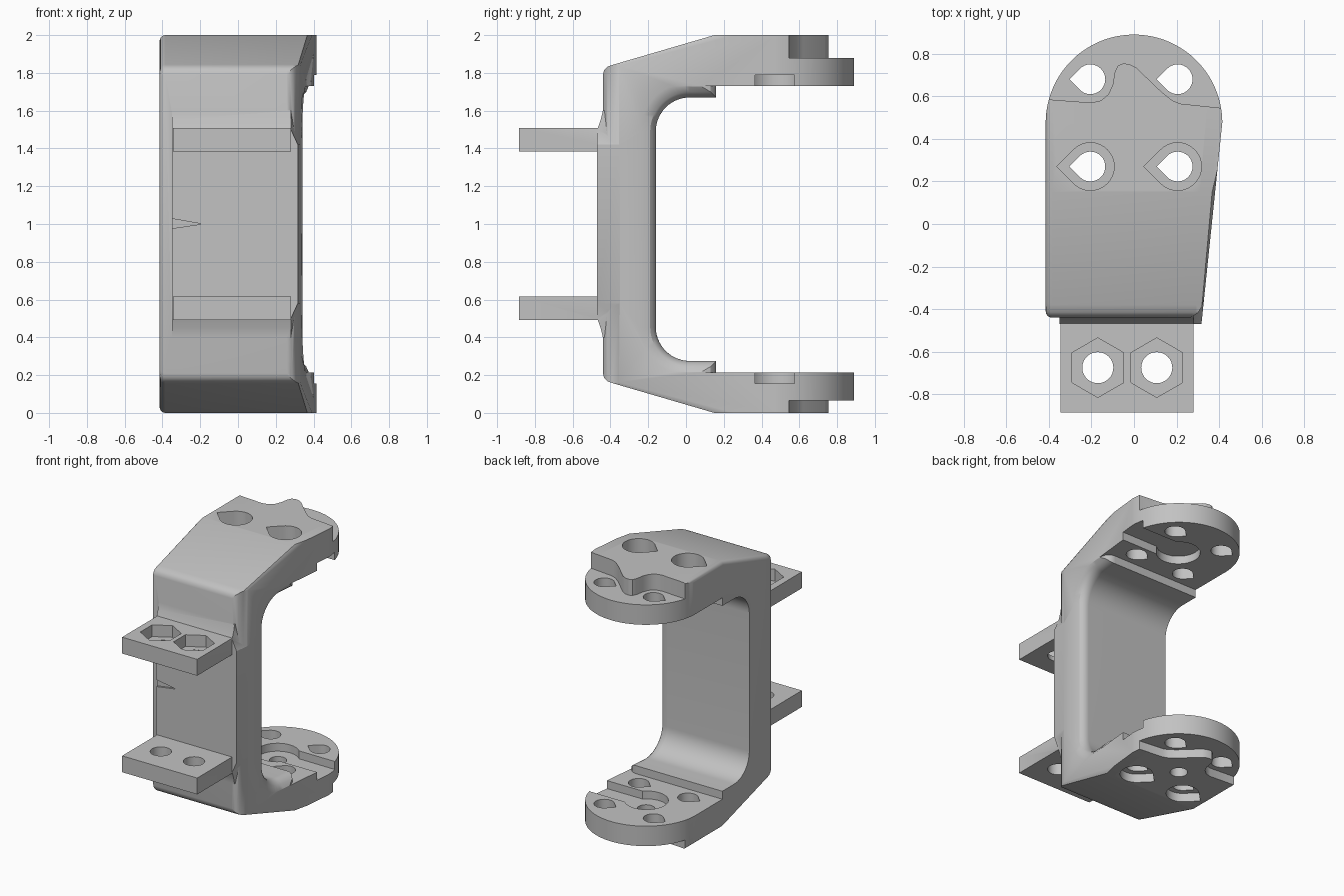
import bpy, bmesh
from math import sin, cos, pi, radians, sqrt
from mathutils import Vector

cube = bpy.data.objects.get("Cube")
if cube:
    bpy.data.objects.remove(cube, do_unlink=True)

grey = bpy.data.materials.new("plain_grey")
grey.use_nodes = True
grey.diffuse_color = (0.54, 0.54, 0.54, 1)
grey.node_tree.nodes["Principled BSDF"].inputs["Base Color"].default_value = (0.54, 0.54, 0.54, 1)

LOWER_SHIFT = 0.055   # the lower arm is thinner by this much


def arc(cx, cy, r, a0, a1, n):
    angles = [radians(a0 + (a1 - a0) * i / n) for i in range(n + 1)]
    return [(cx + r * cos(a), cy + r * sin(a)) for a in angles]


def finish(bm, name):
    bmesh.ops.recalc_face_normals(bm, faces=bm.faces)
    mesh = bpy.data.meshes.new(name)
    bm.to_mesh(mesh)
    bm.free()
    mesh.materials.append(grey)
    obj = bpy.data.objects.new(name, mesh)
    bpy.context.collection.objects.link(obj)
    return obj


def loft(rings):
    """Closed solid through a row of matching rings of points."""
    bm = bmesh.new()
    loops = [[bm.verts.new(p) for p in ring] for ring in rings]
    n = len(loops[0])
    bm.faces.new(loops[0])
    bm.faces.new(loops[-1][::-1])
    for a, b in zip(loops, loops[1:]):
        for i in range(n):
            j = (i + 1) % n
            bm.faces.new((a[i], b[i], b[j], a[j]))
    bmesh.ops.recalc_face_normals(bm, faces=bm.faces)
    return bm


def plate(name, pts, z0, z1):
    return finish(loft([[(x, y, z) for x, y in pts] for z in (z0, z1)]), name)


def combine(target, other, operation):
    mod = target.modifiers.new("combine", 'BOOLEAN')
    mod.operation, mod.solver, mod.object = operation, 'EXACT', other
    bpy.context.view_layer.objects.active = target
    bpy.ops.object.modifier_apply(modifier=mod.name)
    bpy.data.objects.remove(other, do_unlink=True)


def teardrop(x, y, r):
    return arc(x, y, r, -135, 135, 24) + [(x - r * 1.414, y)]


def wall_x(y):
    return 0.32 + 0.1035 * (y + 0.44)


def half_profile(inset, grow, shift):
    """One arm of the C as (y, height from the middle); outer side inset, inner side opened up."""
    pts = [(-0.44, 0.79), (-0.433, 0.815), (-0.415, 0.834), (-0.38, 0.845), (0.15, 1), (0.95, 1)]
    pts = [(y + (inset if y < 0 else 0), h - inset) for y, h in pts]
    end = 0.16 - grow
    pts += [(0.95, 0.73 + shift), (end, 0.73 + shift), (end, 0.67 + shift + min(grow, 0.059))]
    return pts + [(y, min(h, 0.729 + shift))
                  for y, h in arc(0.02, 0.49 + shift, 0.18 + grow, 90, 180, 14)]


def profile(inset, grow):
    upper = [(y, 1 + h) for y, h in half_profile(inset, grow, 0)]
    lower = [(y, 1 - h) for y, h in half_profile(inset, grow, LOWER_SHIFT)]
    return upper + lower[::-1]


# C-shaped body: rounded left outer rim, filleted right inner rim
rings = []
for i in range(6):
    a = pi / 2 * i / 5
    rings.append([(-0.415 + 0.03 * (1 - cos(a)), y, z) for y, z in profile(0.03 * (1 - sin(a)), 0)])
radius = 0.08
for i in range(8):
    t = radius * cos(pi / 2 * i / 7)
    grow = radius - sqrt(radius ** 2 - (radius - t) ** 2)
    rings.append([(wall_x(y) - t, y, z) for y, z in profile(0, grow)])
bm = loft(rings)

# Chamfer along the right shoulders
for s in (1, -1):
    a, b, c = [Vector((x, y, 1 + s * h)) for x, y, h in
               ((0.395, 0.27, 1), (0.367, 0.15, 1), (0.322, -0.38, 0.84))]
    n = (b - a).cross(c - b)
    if n.x < 0:
        n.negate()
    cut = bmesh.ops.bisect_plane(bm, geom=bm.verts[:] + bm.edges[:] + bm.faces[:],
                                 plane_co=a, plane_no=n, clear_outer=True)
    edges = [g for g in cut["geom_cut"] if isinstance(g, bmesh.types.BMEdge)]
    bmesh.ops.holes_fill(bm, edges=edges, sides=0)
body = finish(bm, "bracket_body")

# Plan outline: round far end and rounded front right corner
outline = [(-0.5, -0.6), (0.24, -0.6), (0.24, -0.445), (0.272, -0.437), (0.3, -0.418),
           (0.318, -0.39), (0.328, -0.355), (0.5, -0.355), (0.5, 0.475)]
outline += arc(0, 0.475, 0.415, 0, 180, 64) + [(-0.5, 0.475)]
combine(body, plate("outline", outline, -0.1, 2.1), 'INTERSECT')

# Raised front panel with ramped ends, flush with the right wall
panel_half = [(-0.35, 1.42), (-0.43, 1.6), (-0.44, 1.6), (-0.452, 1.55), (-0.47, 1.5), (-0.47, 1.42)]
panel = panel_half + [(y, 2 - z) for y, z in reversed(panel_half)]
bm = loft([[(-0.35, y, z) for y, z in panel],
           [(wall_x(y) if abs(z - 1) < 0.45 else 0.28, y, z) for y, z in panel]])
bmesh.ops.triangulate(bm, faces=[f for f in bm.faces if len(f.verts) > 4])
combine(body, finish(bm, "front_panel"), 'UNION')

# Small wedge notch in the panel
bm = loft([[(x, y, z) for x, z in ((-0.36, 0.975), (-0.36, 1.03), (-0.19, 1))] for y in (-0.5, -0.455)])
combine(body, finish(bm, "notch"), 'DIFFERENCE')

# Edge of the raised pad on each arm
step = [(0.6, 0.535), (0.41, 0.545), (0.22, 0.565), (0.18, 0.58), (0.13, 0.62), (0.01, 0.735),
        (-0.02, 0.75), (-0.05, 0.755), (-0.075, 0.745), (-0.09, 0.715), (-0.1, 0.655),
        (-0.12, 0.61), (-0.155, 0.58), (-0.2, 0.57), (-0.4, 0.585), (-0.6, 0.6), (-0.6, 1.1), (0.6, 1.1)]

# Horn-shaped recess on the inner face of each arm
recess = [(0.6, 0.365), (0.6, 0.575), (0.3, 0.575)] + arc(0, 0.47, 0.15, 45, 315, 24) + [(0.3, 0.365)]

for s, shift in ((1, 0), (-1, LOWER_SHIFT)):
    def cut_plate(pts, low, high):
        combine(body, plate("cutter", pts, 1 + s * low, 1 + s * high), 'DIFFERENCE')

    cut_plate(step, 0.88 + shift, 1.1)
    cut_plate(recess, 0.6, 0.79 + shift)
    for x in (-0.205, 0.205):
        cut_plate(teardrop(x, 0.68, 0.07), 0.6, 1.1)
        cut_plate(teardrop(x, 0.27, 0.07), 0.6, 1.1)
        cut_plate(teardrop(x, 0.27, 0.112), 0.88 + shift, 1.1)

    # Mounting tab with bolt holes; the upper one has hexagonal nut pockets
    tab = [(-0.345, -0.885), (0.28, -0.885), (0.28, -0.42), (-0.345, -0.42)]
    combine(body, plate("tab", tab, 1 + s * 0.385, 1 + s * 0.508), 'UNION')
    for x in (-0.17, 0.107):
        cut_plate(arc(x, -0.675, 0.073, 0, 348.75, 31), 0.35, 0.55)
        if s > 0:
            cut_plate(arc(x, -0.675, 0.14, 30, 330, 5), 0.42, 0.55)

# Pivot hole in the lower arm
combine(body, plate("pivot", arc(0, 0.475, 0.06, 0, 348.75, 31), -0.1, 0.4), 'DIFFERENCE')

bpy.ops.object.select_all(action='DESELECT')
body.select_set(True)
bpy.context.view_layer.objects.active = body
bpy.ops.object.shade_smooth_by_angle(angle=radians(30))
